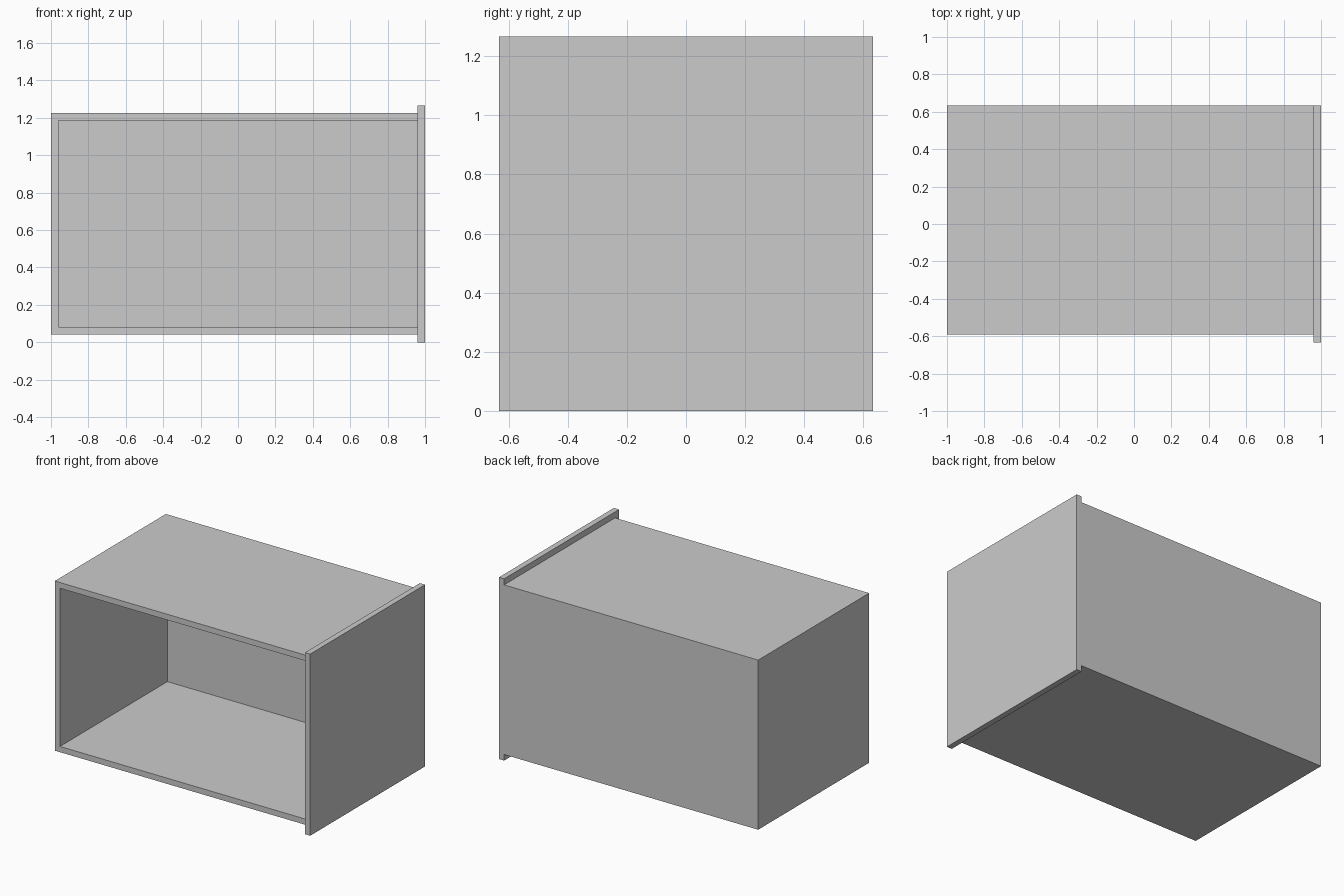
import bpy, bmesh
from mathutils import Vector

if "Cube" in bpy.data.objects:
    bpy.data.objects.remove(bpy.data.objects["Cube"])

T = 0.04  # board thickness


def box(name, lo, hi, open_sides=()):
    """Box between two corners, leaving out faces that point to open_sides."""
    lo, hi = Vector(lo), Vector(hi)
    bm = bmesh.new()
    bmesh.ops.create_cube(bm, size=1)
    bm.normal_update()
    gone = [f for f in bm.faces
            if any(f.normal.dot(Vector(d)) > 0.9 for d in open_sides)]
    bmesh.ops.delete(bm, geom=gone, context='FACES')
    for v in bm.verts:
        v.co = Vector([(lo[i] + hi[i]) / 2 + v.co[i] * (hi[i] - lo[i]) for i in range(3)])
    mesh = bpy.data.meshes.new(name)
    bm.to_mesh(mesh)
    bm.free()
    ob = bpy.data.objects.new(name, mesh)
    bpy.context.collection.objects.link(ob)
    return ob


# Carcass: top, bottom, left side and back, open at the front and right end
carcass = box("cabinet_carcass", (-1, -0.59, 0.042), (1 - T, 0.633, 1.225),
              open_sides=[(0, -1, 0), (1, 0, 0)])
walls = carcass.modifiers.new("wall_thickness", 'SOLIDIFY')
walls.thickness = T
walls.offset = -1
walls.use_even_offset = True

# Oversized panel closing the right end
box("end_panel", (1 - T, -0.633, 0), (1, 0.633, 1.267))
